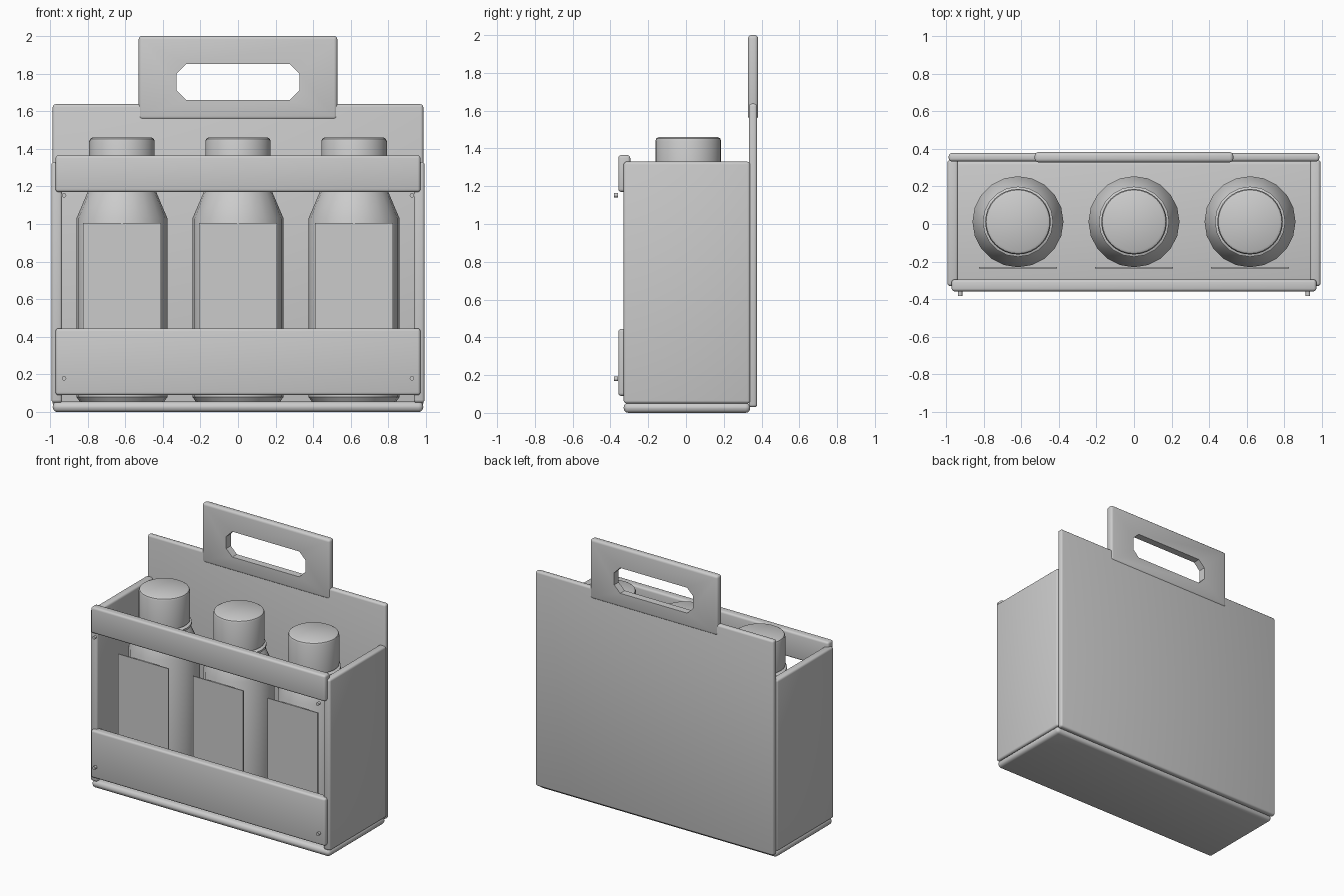
import bpy, bmesh, math
from mathutils import Matrix

if "Cube" in bpy.data.objects:
    bpy.data.objects.remove(bpy.data.objects["Cube"])

grey = bpy.data.materials.new("plain grey")
grey.diffuse_color = (0.6, 0.6, 0.6, 1)
grey.use_nodes = True
grey.node_tree.nodes["Principled BSDF"].inputs["Base Color"].default_value = grey.diffuse_color


def finish(name, bm, smooth=True):
    bmesh.ops.recalc_face_normals(bm, faces=bm.faces[:])
    mesh = bpy.data.meshes.new(name)
    bm.to_mesh(mesh)
    bm.free()
    mesh.materials.append(grey)
    ob = bpy.data.objects.new(name, mesh)
    bpy.context.collection.objects.link(ob)
    bpy.ops.object.select_all(action='DESELECT')
    ob.select_set(True)
    bpy.context.view_layer.objects.active = ob
    if smooth:
        bpy.ops.object.shade_smooth_by_angle(angle=math.radians(35))
    return ob


def box(name, x, y, z, bevel=0.0):
    """Box from (min, max) ranges, with rounded edges."""
    bm = bmesh.new()
    bmesh.ops.create_cube(bm, size=1)
    for v in bm.verts:
        v.co = [r[0] if c < 0 else r[1] for c, r in zip(v.co, (x, y, z))]
    if bevel:
        bmesh.ops.bevel(bm, geom=bm.edges[:], offset=bevel, segments=3,
                        profile=0.5, affect='EDGES')
    return finish(name, bm)


def lathe(name, profile, sides, x, y):
    """Closed turned solid from (radius, z) points."""
    bm = bmesh.new()
    rings = [[bm.verts.new((x + r * math.sin(2 * math.pi * i / sides),
                            y - r * math.cos(2 * math.pi * i / sides), z))
              for i in range(sides)] for r, z in profile]
    for a, b in zip(rings, rings[1:]):
        for i in range(sides):
            j = (i + 1) % sides
            bm.faces.new((a[i], a[j], b[j], b[i]))
    bm.faces.new(rings[0][::-1])
    bm.faces.new(rings[-1])
    return finish(name, bm)


# Crate panels
box("base", (-0.985, 0.985), (-0.33, 0.34), (0, 0.055), 0.025)
for side, s in (("left", -1), ("right", 1)):
    box(side + "_side", sorted((s * 0.935, s * 0.992)), (-0.33, 0.34), (0.05, 1.33), 0.015)
box("back_panel", (-0.985, 0.985), (0.333, 0.377), (0.03, 1.637), 0.015)

# Front slats
box("lower_slat", (-0.97, 0.97), (-0.358, -0.295), (0.09, 0.445), 0.015)
box("upper_slat", (-0.97, 0.97), (-0.358, -0.295), (1.17, 1.365), 0.015)

# Handle with a cut-out grip
handle = box("handle", (-0.528, 0.528), (0.328, 0.382), (1.555, 2.0), 0.018)
grip = [(-0.327, 1.71), (-0.327, 1.80), (-0.277, 1.85), (0.277, 1.85),
        (0.327, 1.80), (0.327, 1.71), (0.277, 1.66), (-0.277, 1.66)]
bm = bmesh.new()
face = bm.faces.new([bm.verts.new((x, 0.2, z)) for x, z in grip])
ext = bmesh.ops.extrude_face_region(bm, geom=[face])
bmesh.ops.translate(bm, vec=(0, 0.3, 0),
                    verts=[g for g in ext["geom"] if isinstance(g, bmesh.types.BMVert)])
cutter = finish("grip_cutter", bm, False)
cutter.hide_render = True
cut = handle.modifiers.new("grip", 'BOOLEAN')
cut.operation = 'DIFFERENCE'
cut.solver = 'EXACT'
cut.object = cutter
bpy.ops.object.select_all(action='DESELECT')
handle.select_set(True)
bpy.context.view_layer.objects.active = handle
bpy.ops.object.modifier_apply(modifier="grip")
bpy.data.objects.remove(cutter)

# Bottles with caps, neck rings and labels
for n, x in enumerate((-0.617, 0, 0.617), 1):
    y = 0.012
    lathe(f"bottle_{n}", [(0.22, 0.05), (0.242, 0.08), (0.242, 1.03),
                          (0.178, 1.18), (0.16, 1.2), (0.16, 1.3)], 20, x, y)
    lathe(f"neck_ring_{n}", [(0.165, 1.185), (0.187, 1.195), (0.187, 1.21), (0.165, 1.22)], 20, x, y)
    lathe(f"cap_{n}", [(0.174, 1.225), (0.174, 1.44), (0.169, 1.453), (0.157, 1.46)], 32, x, y)
    box(f"label_{n}", (x - 0.208, x + 0.208), (-0.237, -0.229), (0.33, 1.005))

# Nail heads at the front corners
for x in (-0.925, 0.925):
    for z in (0.18, 1.153):
        bm = bmesh.new()
        bmesh.ops.create_cone(bm, cap_ends=True, segments=12, radius1=0.012,
                              radius2=0.012, depth=0.022,
                              matrix=Matrix.Translation((x, -0.371, z))
                              @ Matrix.Rotation(math.pi / 2, 4, 'X'))
        finish("nail", bm)
